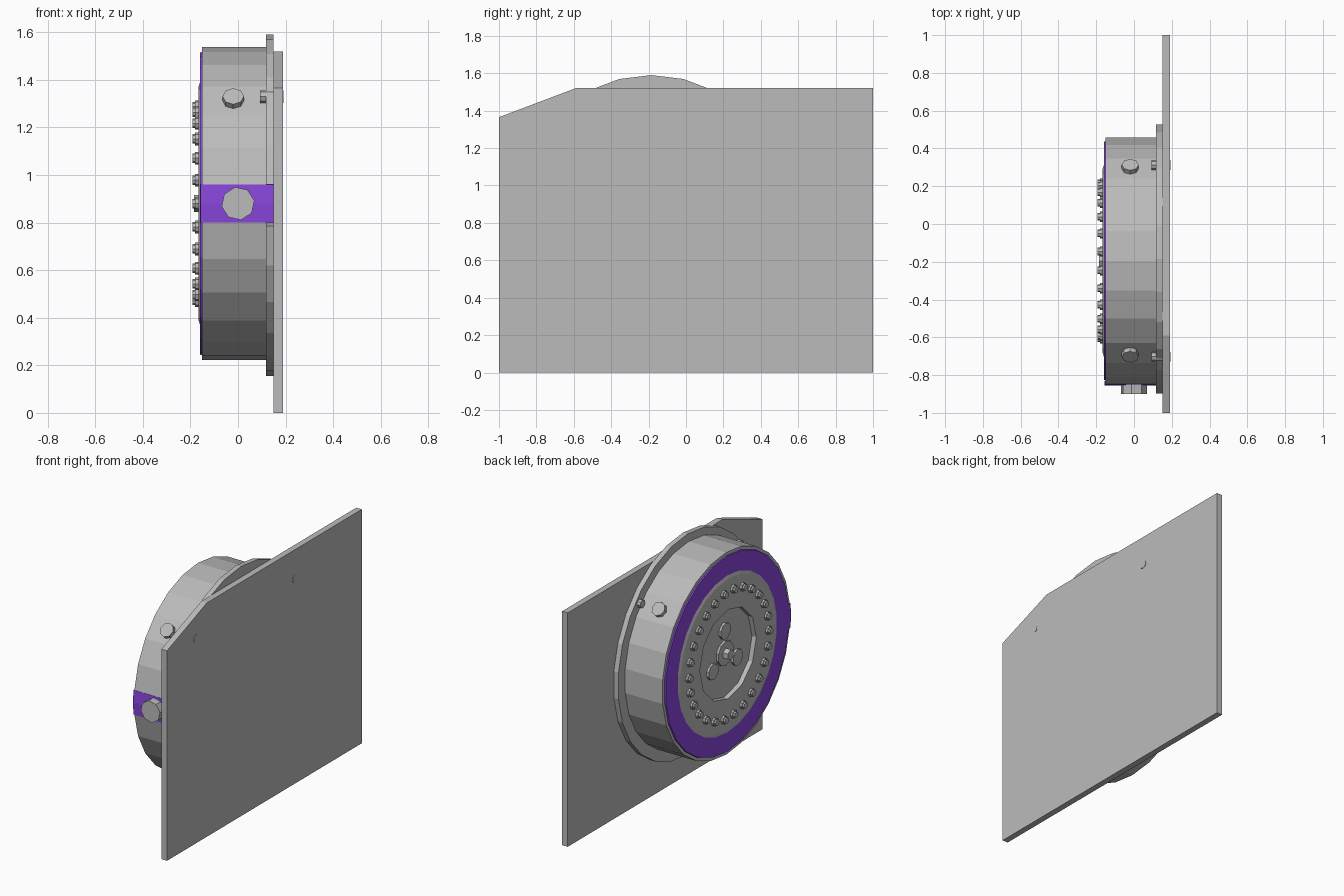
import bpy, bmesh
from math import cos, sin, pi, radians
from mathutils import Vector, Matrix

cube = bpy.data.objects.get("Cube")
if cube:
    bpy.data.objects.remove(cube, do_unlink=True)

SIDES = 26
STEP = 2 * pi / SIDES
CY, CZ = -0.195, 0.88          # drum axis


def material(name, rgb):
    m = bpy.data.materials.new(name)
    m.use_nodes = True
    m.diffuse_color = (*rgb, 1)
    m.node_tree.nodes["Principled BSDF"].inputs["Base Color"].default_value = (*rgb, 1)
    return m


grey = material("grey metal", (0.5, 0.5, 0.5))
purple = material("purple paint", (0.25, 0.062, 0.72))


def finish(name, bm, mats):
    bmesh.ops.recalc_face_normals(bm, faces=bm.faces)
    mesh = bpy.data.meshes.new(name)
    bm.to_mesh(mesh)
    bm.free()
    for m in mats:
        mesh.materials.append(m)
    ob = bpy.data.objects.new(name, mesh)
    bpy.context.collection.objects.link(ob)
    return ob


def prism(name, outline, x0, x1, mat):
    """Extrude a (y, z) outline along x."""
    bm = bmesh.new()
    face = bm.faces.new([bm.verts.new((x0, y, z)) for y, z in outline])
    out = bmesh.ops.extrude_face_region(bm, geom=[face])
    moved = [v for v in out["geom"] if isinstance(v, bmesh.types.BMVert)]
    bmesh.ops.translate(bm, verts=moved, vec=(x1 - x0, 0, 0))
    return finish(name, bm, [mat])


def lathe(name, profile, purple_segments=()):
    """Spin an (x, radius) profile round the drum axis."""
    bm = bmesh.new()
    rings = []
    for x, r in profile:
        rings.append([bm.verts.new((x, CY + r * cos((k + .5) * STEP), CZ + r * sin((k + .5) * STEP)))
                      for k in range(SIDES)])
    for i in range(len(rings) - 1):
        a, b = rings[i], rings[i + 1]
        for k in range(SIDES):
            n = (k + 1) % SIDES
            f = bm.faces.new((a[k], a[n], b[n], b[k]))
            f.material_index = int(i in purple_segments)
    bm.faces.new(rings[0])
    bm.faces.new(rings[-1])
    return finish(name, bm, [grey, purple])


def rod(name, start, direction, length, radius, sides, turn=0):
    """Capped cylinder growing from start along direction."""
    d = Vector(direction).normalized()
    bm = bmesh.new()
    mat = (Matrix.Translation(Vector(start) + d * length / 2)
           @ d.to_track_quat('Z', 'Y').to_matrix().to_4x4() @ Matrix.Rotation(turn, 4, 'Z'))
    bmesh.ops.create_cone(bm, cap_ends=True, segments=sides, radius1=radius,
                          radius2=radius, depth=length, matrix=mat)
    return finish(name, bm, [grey])


def on_drum(x, r, angle):
    return (x, CY + r * cos(angle), CZ + r * sin(angle))


# Mounting plate with one clipped corner
prism("mounting_plate", [(-1, 0), (1, 0), (1, 1.52), (-0.59, 1.52), (-1, 1.365)], 0.15, 0.19, grey)

# Drum with purple face band and raised inner disc
drum = lathe("drum", [(0.125, 0.657), (-0.152, 0.657), (-0.152, 0.637), (-0.16, 0.635),
                      (-0.16, 0.51), (-0.166, 0.49)], purple_segments=(2, 3))

# Shallow recess in the middle of the face
cutter = rod("recess_cutter", on_drum(-0.135, 0, 0), (-1, 0, 0), 0.2, 0.29, 12)
cutter.hide_render = True
cutter.hide_set(True)
cut = drum.modifiers.new("recess", 'BOOLEAN')
cut.operation = 'DIFFERENCE'
cut.solver = 'EXACT'
cut.object = cutter

# Rear flange, notched on the front side
outline = []
for k in range(SIDES):
    a = (k + .5) * STEP
    rim = (-0.185 + 0.717 * cos(a), 0.873 + 0.717 * sin(a))
    slot = on_drum(0, 0.645, a)[1:]
    outline += [rim, slot] if k == 12 else [slot, rim] if k == 13 else [rim]
prism("rear_flange", outline, 0.117, 0.15, grey)

# Purple strip across the drum edge, with a slight ridge
strip = [on_drum(0, r, pi + s * STEP / 2)[1:] for r, s in
         ((0.64, -1), (0.659, -1), (0.659, 0), (0.659, 1), (0.64, 1))]
prism("edge_strip", strip, -0.157, 0.15, purple)

# Large side knob
rod("side_knob", (0, -0.845, CZ), (0, -1, 0), 0.055, 0.07, 8, radians(10))

# Upper rim bolts and the screws holding the flange
for label, a in (("rear", 3 * STEP), ("front", pi - 3 * STEP)):
    rod(label + "_rim_bolt", on_drum(-0.02, 0.63, a), (0, cos(a), sin(a)), 0.05, 0.045, 8)
    rod(label + "_flange_screw", on_drum(0.093, 0.678, a), (1, 0, 0), 0.099, 0.026, 8)

# Ring of stepped face bolts
for k in range(SIDES):
    spot = on_drum(-0.16, 0.41, k * STEP)
    rod("face_bolt_base", spot, (-1, 0, 0), 0.02, 0.027, 8)
    rod("face_bolt_cap", spot, (-1, 0, 0), 0.032, 0.02, 8)

# Central hub with nut and three round studs
rod("hub", on_drum(-0.13, 0, 0), (-1, 0, 0), 0.02, 0.08, 10)
rod("hub_nut", on_drum(-0.14, 0, 0), (-1, 0, 0), 0.045, 0.035, 6)
for k in range(3):
    rod("hub_stud", on_drum(-0.13, 0.145, pi / 2 + k * 2 * pi / 3), (-1, 0, 0), 0.02, 0.052, 10)
